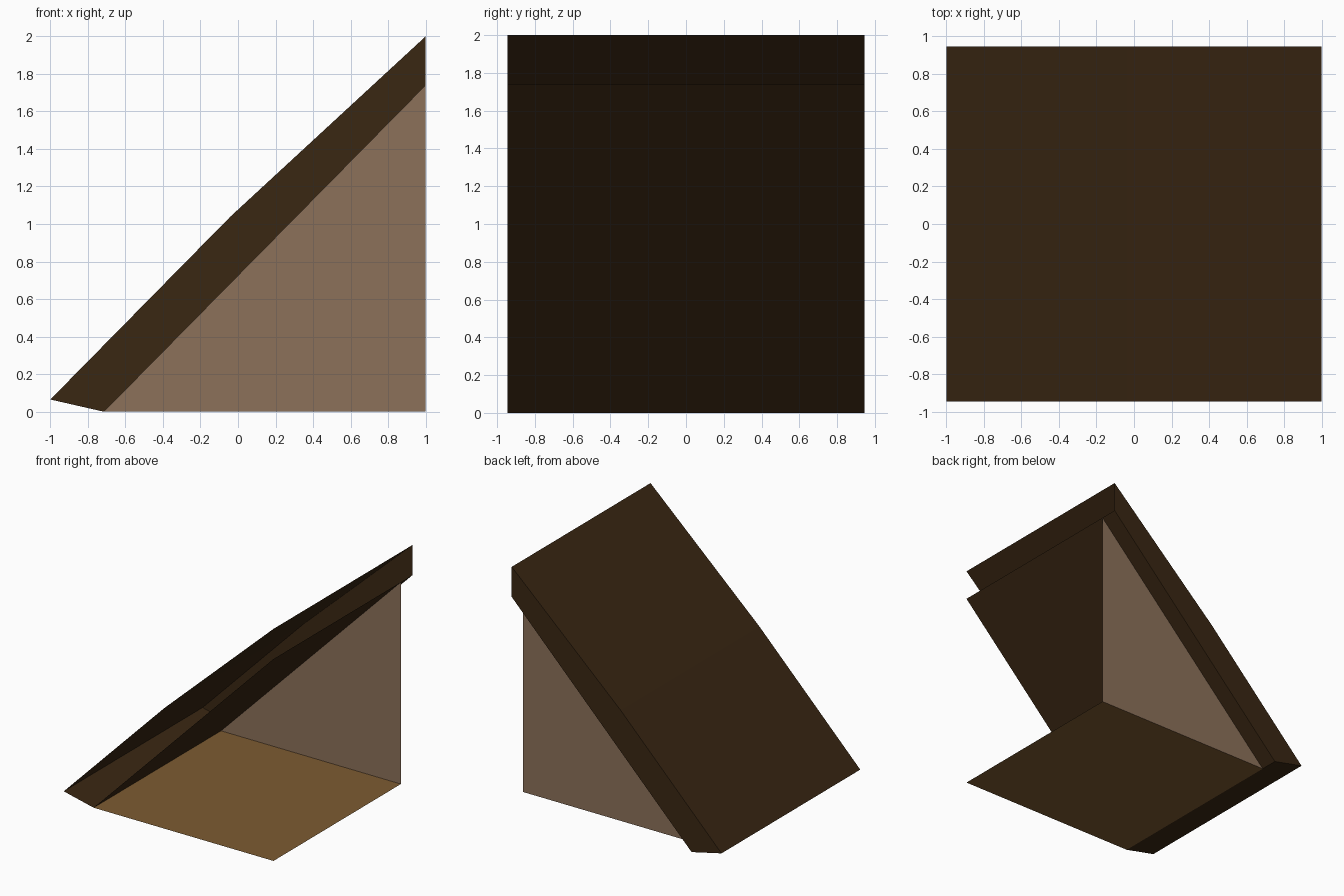
import bpy, bmesh

if "Cube" in bpy.data.objects:
    bpy.data.objects.remove(bpy.data.objects["Cube"])

Y0, Y1 = -0.945, 0.945      # open side, closed side
WALL_Y = 0.79               # gable wall sits inside the roof overhang


def material(name, rgb):
    m = bpy.data.materials.new(name)
    m.diffuse_color = (*rgb, 1.0)
    m.use_nodes = True
    m.node_tree.nodes["Principled BSDF"].inputs["Base Color"].default_value = m.diffuse_color
    return m


def make_object(name, bm, mat):
    mesh = bpy.data.meshes.new(name)
    bm.to_mesh(mesh)
    bm.free()
    mesh.materials.append(mat)
    obj = bpy.data.objects.new(name, mesh)
    bpy.context.collection.objects.link(obj)
    return obj


def polygon(name, points, mat):
    bm = bmesh.new()
    bm.faces.new([bm.verts.new(p) for p in points])
    return make_object(name, bm, mat)


roof_brown = material("dark roof brown", (0.042, 0.020, 0.0062))
wall_tan = material("wall tan", (0.262, 0.165, 0.102))
floor_wood = material("floor wood", (0.205, 0.105, 0.031))

# Hollow roof: upper sheet with a slight bend, eave lip and lower sheet,
# closed on the far side, open at the near side and at the ridge end
profile = [(1.0, 2.0), (-0.04, 1.04), (-1.0, 0.065), (-0.715, 0.0), (1.0, 1.74)]
bm = bmesh.new()
near = [bm.verts.new((x, Y0, z)) for x, z in profile]
far = [bm.verts.new((x, Y1, z)) for x, z in profile]
for i in range(len(profile) - 1):
    bm.faces.new((near[i], near[i + 1], far[i + 1], far[i]))
bm.faces.new(far)
bmesh.ops.recalc_face_normals(bm, faces=bm.faces)
make_object("roof", bm, roof_brown)

# Triangular gable wall under the roof
polygon("gable_wall", [(-0.715, WALL_Y, 0), (1, WALL_Y, 0), (1, WALL_Y, 1.74)], wall_tan)

# Floor sheet from the eave to the ridge end
polygon("floor", [(-0.715, Y0, 0), (1, Y0, 0), (1, WALL_Y, 0), (-0.715, WALL_Y, 0)], floor_wood)
